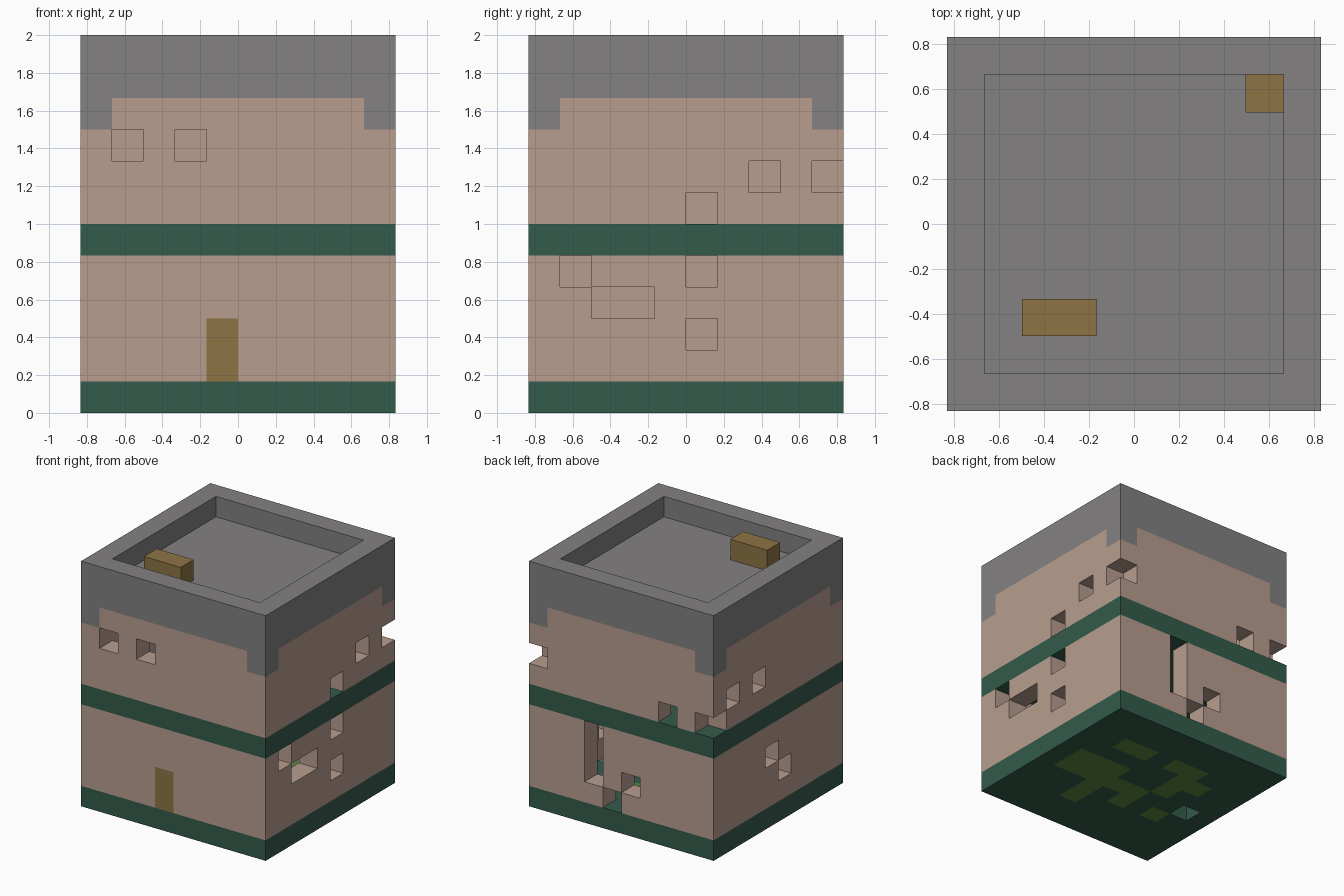
import bpy
import bmesh
from mathutils import Vector

if "Cube" in bpy.data.objects:
    bpy.data.objects.remove(bpy.data.objects["Cube"], do_unlink=True)

# The building sits on a block grid: 10 wide, 10 deep, 12 high
N, TOP = 10, 12
UNIT = 2 / TOP


def linear(c):
    c /= 255
    return c / 12.92 if c <= 0.04045 else ((c + 0.055) / 1.055) ** 2.4


def material(name, *rgb):
    col = [linear(c) for c in rgb] + [1]
    mat = bpy.data.materials.new(name)
    mat.use_nodes = True
    mat.diffuse_color = col
    bsdf = mat.node_tree.nodes["Principled BSDF"]
    bsdf.inputs["Base Color"].default_value = col
    bsdf.inputs["Roughness"].default_value = 0.9
    return mat


PINK, GREEN, GREY, GOLD, GRASS = range(5)
MATS = [material("pink plaster", 184, 157, 143), material("dark green", 52, 91, 75),
        material("grey stone", 131, 129, 130), material("golden wood", 141, 116, 69),
        material("grass green", 90, 136, 64)]


def box(xs, ys, zs):
    return {(x, y, z) for x in range(*xs) for y in range(*ys) for z in range(*zs)}


def ring(z0, z1):
    return box((0, N), (0, N), (z0, z1)) - box((1, N - 1), (1, N - 1), (z0, z1))


def slab(z):
    return box((0, N), (0, N), (z, z + 1))


# Window and doorway openings, one block each
E = N - 1
front = {(x, 0, 8) for x in (1, 3)}
right = {(E, y, z) for y, z in ((5, 6), (7, 7), (E, 7), (1, 4), (2, 3), (3, 3), (5, 4), (5, 2))}
back = {(x, E, z) for x, z in ((6, 2), (6, 3), (6, 4), (5, 1), (4, 2), (2, 6), (0, 6))}
left = {(0, y, z) for y, z in ((8, 7), (6, 7), (5, 3), (4, 2))}
openings = front | right | back | left
floor_hole = {(1, 4, 0)}
roof_hatch = {(8, 8, 10)}

# Grass patches in the ground slab, as rows of (x range, y)
grass = set()
for x0, x1, y in ((6, 8, 7), (3, 5, 7), (2, 4, 6), (3, 4, 5), (6, 9, 5), (5, 9, 4),
                  (4, 5, 4), (4, 5, 3), (6, 7, 3), (2, 3, 3), (6, 7, 2)):
    grass |= box((x0, x1), (y, y + 1), (0, 1))

# Parts
parts = {
    "ground_slab": slab(0) - floor_hole,
    "lower_walls": ring(1, 5) - openings,
    "middle_slab": slab(5),
    "upper_walls": ring(6, 10) - openings,
    "roof_slab": slab(10) - roof_hatch,
    "parapet": ring(11, TOP),
    "roof_crate": box((2, 4), (2, 3), (11, TOP)),
    "stair_block": {(8, 8, 9)},
}
solid = set().union(*parts.values())


def colour(name, cell, direction):
    x, y, z = cell
    if name in ("roof_crate", "stair_block"):
        return GOLD
    if z >= 10 or (z == 9 and x in (0, E) and y in (0, E)):
        return GREY
    if name.endswith("slab"):
        return GRASS if cell in grass and direction.z else GREEN
    if x == 4 and y == 0 and z in (1, 2) and direction.y < 0:
        return GOLD  # front door
    return PINK


def build(name, cells):
    bm = bmesh.new()
    cache = {}

    def vert(p):
        key = tuple(round(c) for c in p)
        if key not in cache:
            half = N / 2
            cache[key] = bm.verts.new(((key[0] - half) * UNIT, (key[1] - half) * UNIT, key[2] * UNIT))
        return cache[key]

    # Only faces open to the air are made
    for cell in sorted(cells):
        centre = Vector(cell) + Vector((0.5, 0.5, 0.5))
        for axis in range(3):
            for sign in (-1, 1):
                d = Vector((0, 0, 0))
                d[axis] = sign
                if tuple(int(c) for c in Vector(cell) + d) in solid:
                    continue
                u = Vector((0, 0, 0))
                u[(axis + 1) % 3] = 1
                v = d.cross(u)
                corners = [centre + (d + a * u + b * v) / 2
                           for a, b in ((-1, -1), (1, -1), (1, 1), (-1, 1))]
                face = bm.faces.new([vert(p) for p in corners])
                face.material_index = colour(name, cell, d)
    mesh = bpy.data.meshes.new(name)
    bm.to_mesh(mesh)
    bm.free()
    for mat in MATS:
        mesh.materials.append(mat)
    bpy.context.collection.objects.link(bpy.data.objects.new(name, mesh))


for part, cells in parts.items():
    build(part, cells)
